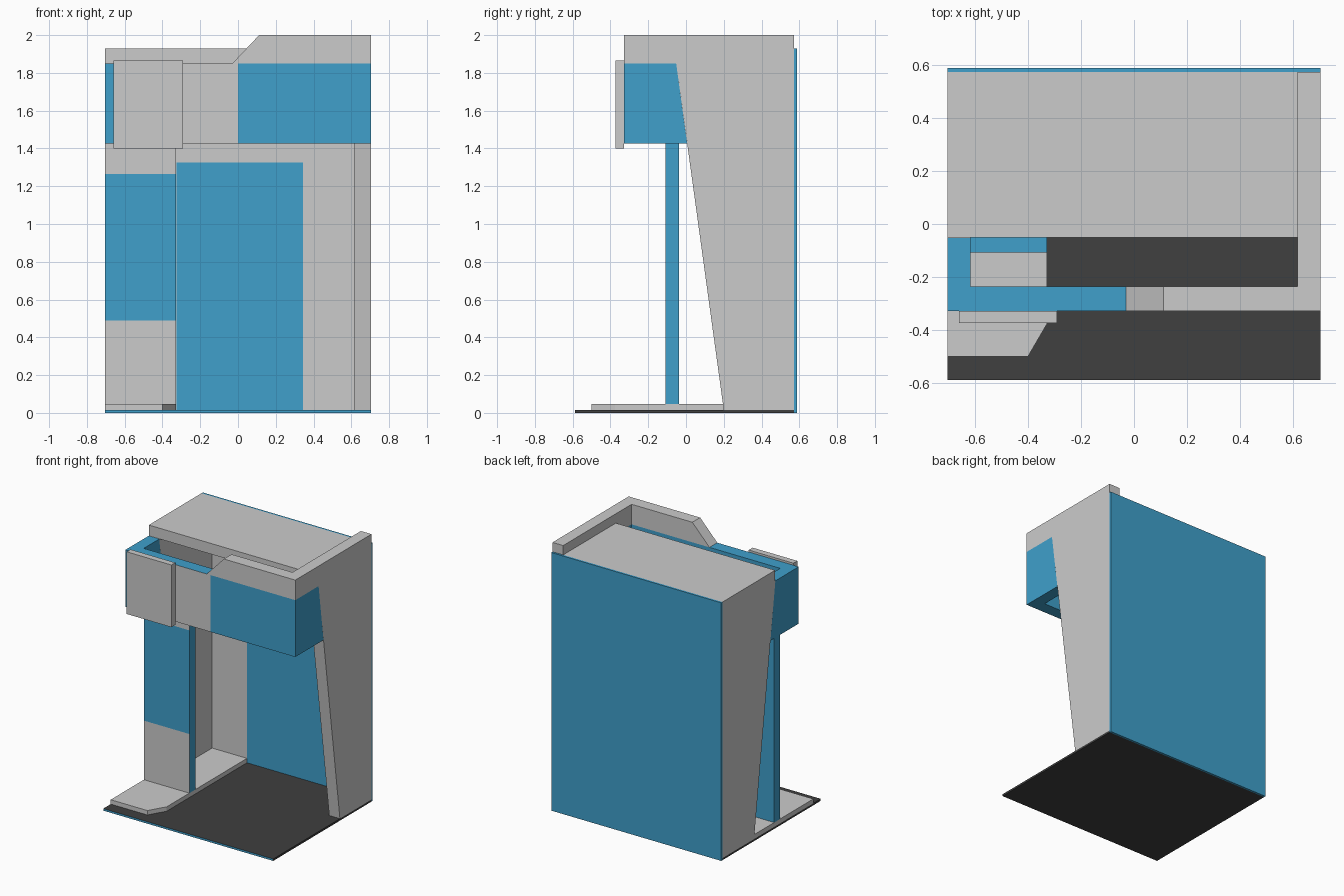
import bpy, bmesh
from mathutils import Vector

if "Cube" in bpy.data.objects:
    bpy.data.objects.remove(bpy.data.objects["Cube"])


def material(name, rgb):
    m = bpy.data.materials.new(name)
    m.diffuse_color = (*rgb, 1)
    m.use_nodes = True
    m.node_tree.nodes["Principled BSDF"].inputs["Base Color"].default_value = m.diffuse_color
    return m


GREY = material("grey", (0.8, 0.8, 0.8))
BLUE = material("blue", (0.05, 0.35, 0.6))
BLACK = material("black", (0.05, 0.05, 0.05))
AXES = {"x": (1, 2, 0), "y": (0, 2, 1), "z": (0, 1, 2)}


def prism(name, axis, pts, lo, hi, mat=None, cuts=(), paint=None):
    """Extrude a profile along an axis; cut at (axis, value) planes, then paint faces."""
    a, b, c = AXES[axis]
    bm = bmesh.new()
    verts = []
    for p in pts:
        co = [0, 0, 0]
        co[a], co[b], co[c] = p[0], p[1], lo
        verts.append(bm.verts.new(co))
    face = bm.faces.new(verts)
    ext = bmesh.ops.extrude_face_region(bm, geom=[face], use_keep_orig=True)
    move = Vector((0, 0, 0))
    move[c] = hi - lo
    bmesh.ops.translate(bm, vec=move,
                        verts=[g for g in ext["geom"] if isinstance(g, bmesh.types.BMVert)])
    for ax, val in cuts:
        n = Vector((0, 0, 0))
        n["xyz".index(ax)] = 1
        bmesh.ops.bisect_plane(bm, geom=bm.verts[:] + bm.edges[:] + bm.faces[:],
                               plane_co=n * val, plane_no=n)
    bmesh.ops.recalc_face_normals(bm, faces=bm.faces[:])
    me = bpy.data.meshes.new(name)
    if mat:
        me.materials.append(mat)
    if paint:
        me.materials.append(paint[0])
        for f in bm.faces:
            if f.normal.y < -0.9 and paint[1](f.calc_center_median()):
                f.material_index = 1
    bm.to_mesh(me)
    bm.free()
    ob = bpy.data.objects.new(name, me)
    bpy.context.collection.objects.link(ob)
    return ob


def box(name, x0, x1, y0, y1, z0, z1, mat=None, **kw):
    return prism(name, "z", [(x0, y0), (x1, y0), (x1, y1), (x0, y1)], z0, z1, mat, **kw)


W, IN = 0.703, 0.615          # outer and inner half width
FRONT, BACK = -0.327, 0.573   # canopy front and rear wall inner face

# floor with a blue front edge
box("floor_base", -W, W, -0.588, BACK, 0, 0.015, BLACK, paint=(BLUE, lambda c: True))

# rear panel: blue outside, grey inside with a blue centre field
box("rear_panel", -W, W, BACK, 0.588, 0, 1.93, BLUE,
    cuts=[("x", -0.325), ("x", 0.343), ("z", 1.325)],
    paint=(GREY, lambda c: abs(c.x - 0.01) > 0.334 or c.z > 1.325))

# tapered side walls; the right one carries an arm over the canopy
prism("left_wall", "x", [(0.2, 0.015), (BACK, 0.015), (BACK, 1.85), (-0.052, 1.85)], -W, -IN)
prism("right_wall", "x", [(0.2, 0.015), (BACK, 0.015), (BACK, 2), (FRONT, 2),
                          (FRONT, 1.85), (-0.052, 1.85)], IN, W)
box("roof", -W, IN, -0.05, BACK, 1.85, 1.93)

# canopy frame, open in the middle
box("canopy_front", -W, W, FRONT, -0.235, 1.425, 1.85, BLUE,
    cuts=[("x", -0.31), ("x", 0)], paint=(GREY, lambda c: -0.31 < c.x < 0))
for side, x0, x1 in (("left", -W, -IN), ("right", IN, W)):
    prism("canopy_" + side, "x", [(-0.235, 1.425), (0.006, 1.425), (-0.052, 1.85),
                                  (-0.235, 1.85)], x0, x1, BLUE)
prism("canopy_top_bar", "y", [(-0.03, 1.85), (IN, 1.85), (IN, 2), (0.112, 2)], FRONT, -0.235)
box("front_plaque", -0.66, -0.29, -0.373, FRONT, 1.4, 1.865)

# raised step and post on the left
prism("step", "z", [(-W, -0.5), (-0.4, -0.5), (-0.327, -0.375), (-0.327, BACK), (-W, BACK)],
      0.015, 0.048)
box("post", -W, -0.327, -0.108, -0.038, 0.048, 1.425, BLUE,
    cuts=[("z", 0.49), ("z", 1.265)], paint=(GREY, lambda c: c.z < 0.49 or c.z > 1.265))
